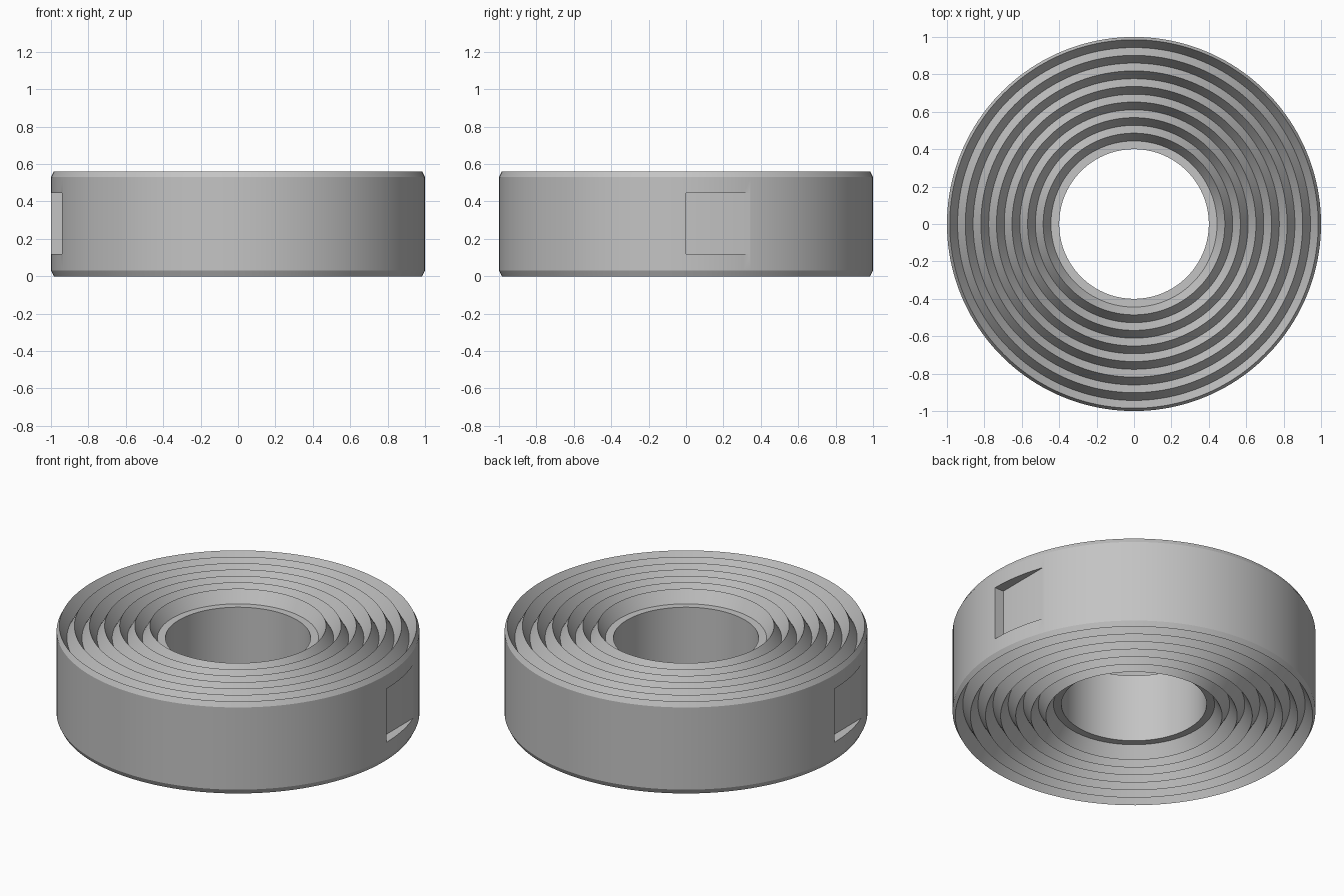
import bpy, bmesh, math
from mathutils import Matrix

if "Cube" in bpy.data.objects:
    bpy.data.objects.remove(bpy.data.objects["Cube"])

HEIGHT = 0.56
DEPTH = 0.073          # groove depth
HOLE, FIRST, LAST = 0.4, 0.444, 0.985
GROOVES = 6
SEGMENTS = 160

grey = bpy.data.materials.new("light_grey")
grey.use_nodes = True
grey.diffuse_color = (0.55, 0.55, 0.55, 1)
grey.node_tree.nodes["Principled BSDF"].inputs["Base Color"].default_value = grey.diffuse_color


def make_object(name, bm):
    mesh = bpy.data.meshes.new(name)
    bmesh.ops.recalc_face_normals(bm, faces=bm.faces)
    bm.to_mesh(mesh)
    bm.free()
    mesh.materials.append(grey)
    obj = bpy.data.objects.new(name, mesh)
    bpy.context.collection.objects.link(obj)
    return obj


# Zigzag half profile: hole lip, valleys and peaks, then the outer bevel
points = 2 * GROOVES + 2
step = (LAST - FIRST) / (points - 1)
top = [(HOLE, HEIGHT - DEPTH)]
for i in range(points):
    top.append((FIRST + i * step, HEIGHT if i % 2 else HEIGHT - DEPTH))
top.append((1.0, HEIGHT - 0.03))
profile = top + [(r, HEIGHT - z) for r, z in reversed(top)]

# Grooved ring, lathed from the closed profile
bm = bmesh.new()
rings = []
for s in range(SEGMENTS):
    a = 2 * math.pi * s / SEGMENTS
    rings.append([bm.verts.new((r * math.cos(a), r * math.sin(a), z)) for r, z in profile])
for s in range(SEGMENTS):
    a, b = rings[s], rings[(s + 1) % SEGMENTS]
    for i in range(len(profile)):
        j = (i + 1) % len(profile)
        bm.faces.new((a[i], b[i], b[j], a[j]))
ring = make_object("grooved_ring", bm)

# Two flat side notches, opposite each other
bm = bmesh.new()
for turn in (0, math.pi):
    place = (Matrix.Rotation(turn, 4, "Z") @ Matrix.Translation((1.04, 0.25, 0.2825))
             @ Matrix.Diagonal((0.2, 0.5, 0.325, 1)))
    bmesh.ops.create_cube(bm, size=1, matrix=place)
cutter = make_object("notch_cutter", bm)
cutter.hide_render = True

cut = ring.modifiers.new("notches", "BOOLEAN")
cut.operation = "DIFFERENCE"
cut.solver = "EXACT"
cut.object = cutter
bpy.ops.object.select_all(action="DESELECT")
bpy.context.view_layer.objects.active = ring
ring.select_set(True)
bpy.ops.object.modifier_apply(modifier=cut.name)
bpy.data.objects.remove(cutter)
bpy.ops.object.shade_smooth_by_angle(angle=math.radians(25))
